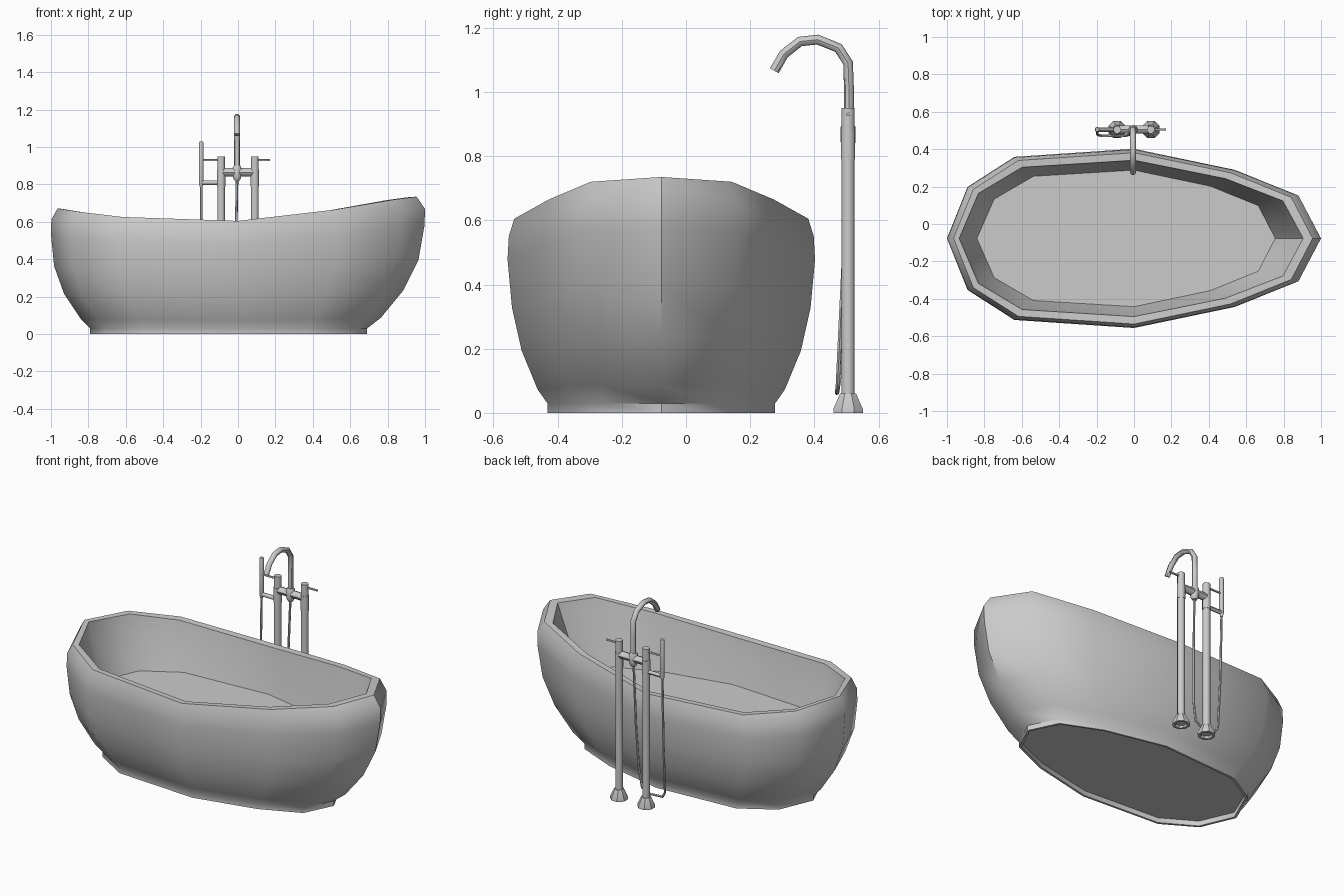
import bpy, bmesh, math
from mathutils import Vector

if "Cube" in bpy.data.objects:
    bpy.data.objects.remove(bpy.data.objects["Cube"])

CY = -0.077   # tub centre line in y
FY = 0.505    # tap line in y


def finish(name, bm, angle):
    bmesh.ops.recalc_face_normals(bm, faces=bm.faces)
    mesh = bpy.data.meshes.new(name)
    bm.to_mesh(mesh)
    bm.free()
    ob = bpy.data.objects.new(name, mesh)
    bpy.context.collection.objects.link(ob)
    smooth(ob, angle)
    return ob


def smooth(ob, angle):
    bpy.ops.object.select_all(action='DESELECT')
    bpy.context.view_layer.objects.active = ob
    ob.select_set(True)
    bpy.ops.object.shade_smooth_by_angle(angle=math.radians(angle))


def loft(name, rings, angle):
    """Skin a list of closed rings and cap both ends."""
    bm = bmesh.new()
    loops = [[bm.verts.new(p) for p in ring] for ring in rings]
    n = len(loops[0])
    for a, b in zip(loops, loops[1:]):
        for i in range(n):
            j = (i + 1) % n
            bm.faces.new((a[i], a[j], b[j], b[i]))
    bm.faces.new(loops[0])
    bm.faces.new(loops[-1])
    return finish(name, bm, angle)


def lathe(name, x, y, profile, sides=12):
    """Turned part about a vertical axis; profile is (radius, z)."""
    turn = [2 * math.pi * (i + 0.5) / sides for i in range(sides)]
    return loft(name, [[(x + r * math.cos(t), y + r * math.sin(t), z) for t in turn]
                       for r, z in profile], 40)


def pipe(name, points, radius, res=2):
    """Round pipe along a path of points."""
    cu = bpy.data.curves.new(name, 'CURVE')
    cu.dimensions = '3D'
    cu.bevel_depth = radius
    cu.bevel_resolution = res
    cu.use_fill_caps = True
    sp = cu.splines.new('POLY')
    sp.points.add(len(points) - 1)
    for p, co in zip(sp.points, points):
        p.co = (*co, 1)
    ob = bpy.data.objects.new(name, cu)
    bpy.context.collection.objects.link(ob)
    bpy.ops.object.select_all(action='DESELECT')
    bpy.context.view_layer.objects.active = ob
    ob.select_set(True)
    bpy.ops.object.convert(target='MESH')
    smooth(bpy.context.object, 45)


# tub outline: half of a twelve-sided egg (x, half width, rim height), then mirrored
half = [(-1, 0, .672), (-.89, .575, .655), (-.64, .91, .626), (0, 1, .605),
        (.54, .765, .665), (.88, .48, .72), (1, 0, .735)]
outline = half + [(x, -w, z) for x, w, z in half[-2:0:-1]]


def tub_ring(left, right, wide, t=None, z=None):
    return [(x * (left if x < 0 else right), CY + w * wide, z if t is None else t * h)
            for x, w, h in outline]


# tub shell: recessed underside, foot, bulging wall, rim, basin
loft("bathtub", [
    tub_ring(.775, .675, .342, z=.03),
    tub_ring(.775, .675, .342, z=0),
    tub_ring(.79, .69, .355, z=0),
    tub_ring(.79, .69, .355, z=.03),
    tub_ring(.84, .765, .385, t=.12),
    tub_ring(.93, .885, .435, t=.32),
    tub_ring(.983, .965, .465, t=.54),
    tub_ring(1, .997, .479, t=.79),
    tub_ring(.998, 1, .475, t=.91),
    tub_ring(.965, .955, .458, t=1),
    tub_ring(.935, .905, .418, t=.995),
    tub_ring(.915, .865, .405, t=.85),
    tub_ring(.84, .755, .365, z=.345),
], 48)

# two standing posts with flared feet, and a lever on each
for side, name in ((-1, "left"), (1, "right")):
    x = side * .09
    lathe(name + "_post", x, FY, [(.021, .05), (.021, .95)])
    lathe(name + "_post_foot", x, FY,
          [(.03, .012), (.034, 0), (.05, 0), (.05, .012), (.027, .06), (.02, .06)], 8)
    lathe(name + "_collar", x, FY, [(.023, .79), (.023, .88)])
    pipe(name + "_lever", [(x, FY, .93), (side * .172, FY, .93)], .006)

# mixer bar with centre sleeve and hose nut
pipe("mixer_bar", [(-.09, FY, .865), (.09, FY, .865)], .022)
lathe("mixer_sleeve", -.005, FY, [(.014, .82), (.02, .83), (.024, .845), (.024, .89), (.018, .9)])

# gooseneck spout
spout = [(.507, .87), (.508, 1.0), (.505, 1.09), (.475, 1.137), (.41, 1.163),
         (.355, 1.157), (.305, 1.118), (.275, 1.066)]
pipe("spout", [(-.005, y, z) for y, z in spout], .0155)

# hand shower, its holders and hose
lathe("hand_shower", -.197, FY, [(.007, .785), (.013, .81), (.013, 1.02), (.01, 1.03)])
pipe("shower_holder", [(-.09, FY, .81), (-.197, FY, .81)], .012)
pipe("shower_rest", [(-.09, FY, .93), (-.197, FY, .93)], .006)
pipe("shower_hose", [(-.197, .505, .8), (-.197, .495, .4), (-.195, .477, .1),
                     (-.175, .472, .068), (-.09, .47, .062), (-.04, .473, .09),
                     (-.022, .478, .2), (-.012, .49, .45), (-.005, .503, .83)], .007, 1)
